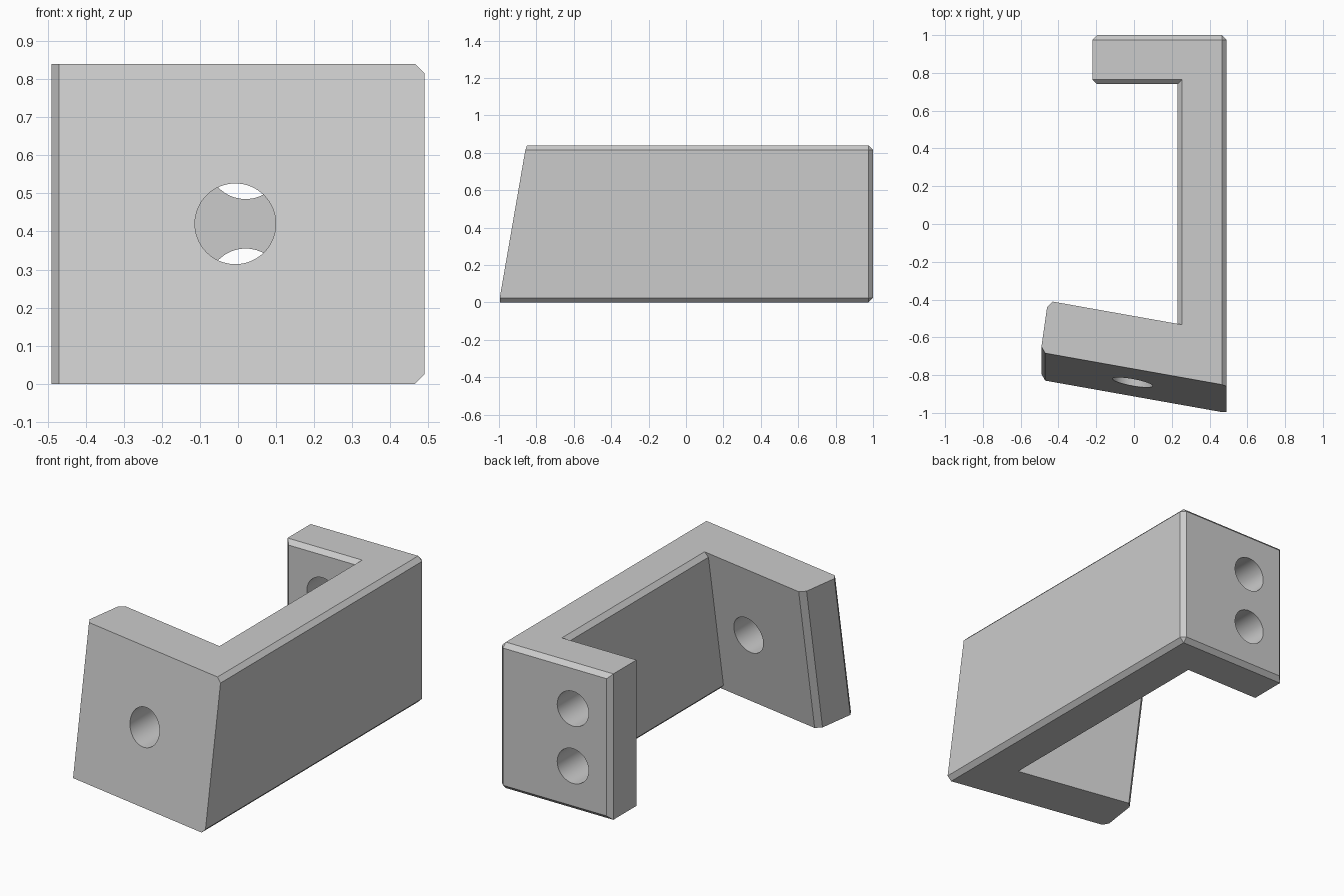
import bpy
import bmesh

old = bpy.data.objects.get("Cube")
if old:
    bpy.data.objects.remove(old, do_unlink=True)

HEIGHT, CHAMFER = 0.84, 0.025
OUTER, INNER = 0.49, 0.23      # side faces of the beam
YAW, LEAN = 0.178, 0.173       # slopes of the angled front plate

grey = bpy.data.materials.new("plain_grey")
grey.use_nodes = True
colour = (0.6, 0.6, 0.6, 1)
grey.diffuse_color = colour
grey.node_tree.nodes["Principled BSDF"].inputs["Base Color"].default_value = colour


def front(x, z=0):
    """Depth of the leaning front plane."""
    return -1 + YAW * (OUTER - x) + LEAN * z


def finish(name, bm):
    bmesh.ops.recalc_face_normals(bm, faces=bm.faces)
    mesh = bpy.data.meshes.new(name)
    bm.to_mesh(mesh)
    bm.free()
    mesh.materials.append(grey)
    ob = bpy.data.objects.new(name, mesh)
    bpy.context.scene.collection.objects.link(ob)
    return ob


def loft(name, start, end):
    """Solid between two matching outlines."""
    bm = bmesh.new()
    a = [bm.verts.new(p) for p in start]
    b = [bm.verts.new(p) for p in end]
    bm.faces.new(a)
    bm.faces.new(b[::-1])
    for i in range(len(a)):
        j = (i + 1) % len(a)
        bm.faces.new((a[i], b[i], b[j], a[j]))
    return finish(name, bm)


# Long beam: chamfered section ending on the leaning front plane
c = CHAMFER
section = [(INNER + c, 0), (OUTER - c, 0), (OUTER, c), (OUTER, HEIGHT - c),
           (OUTER - c, HEIGHT), (INNER + c, HEIGHT), (INNER, HEIGHT - c), (INNER, c)]
beam = loft("bracket", [(x, front(x, z), z) for x, z in section],
            [(x, 0.9, z) for x, z in section])

# Angled front arm: plan outline swept up along the lean
plan = [(0.4, front(0.4)), (-0.47, front(-0.47)), (-0.49, -0.795), (-0.46, -0.585),
        (-0.43, front(-0.43) + 0.28), (0.4, front(0.4) + 0.28)]
arm = loft("front_arm", [(x, y, 0) for x, y in plan],
           [(x, y + LEAN * HEIGHT, HEIGHT) for x, y in plan])

# Rear foot: chamfered block, with the short edges of its free end left sharp
bm = bmesh.new()
bmesh.ops.create_cube(bm, size=1)
for v in bm.verts:
    v.co = (OUTER if v.co.x > 0 else -0.22, 1 if v.co.y > 0 else 0.74,
            HEIGHT if v.co.z > 0 else 0)
edges = [e for e in bm.edges
         if not (all(v.co.x < 0 for v in e.verts)
                 and abs(e.verts[0].co.y - e.verts[1].co.y) > 0.1)]
bmesh.ops.bevel(bm, geom=edges, offset=CHAMFER, segments=1, affect='EDGES')
foot = finish("rear_foot", bm)


def combine(target, other, operation):
    mod = target.modifiers.new(operation.lower(), 'BOOLEAN')
    mod.operation = operation
    mod.solver = 'EXACT'
    mod.object = other
    bpy.context.view_layer.objects.active = target
    bpy.ops.object.modifier_apply(modifier=mod.name)
    bpy.data.objects.remove(other, do_unlink=True)


def drill(x, y, z, radius):
    bpy.ops.mesh.primitive_cylinder_add(vertices=64, radius=radius, depth=0.8,
                                        location=(x, y, z), rotation=(1.5707963, 0, 0))
    cutter = bpy.context.object
    cutter.name = "hole_cutter"
    cutter.hide_render = True
    bpy.context.view_layer.update()
    combine(beam, cutter, 'DIFFERENCE')


for part in (arm, foot):
    combine(beam, part, 'UNION')

# Bolt holes: one in the front arm, two in the rear foot
drill(-0.007, -0.75, 0.42, 0.106)
for z in (0.255, 0.585):
    drill(0.02, 0.87, z, 0.1)

# Smooth hole walls, crisp edges elsewhere
bpy.ops.object.select_all(action='DESELECT')
beam.select_set(True)
bpy.context.view_layer.objects.active = beam
bpy.ops.object.shade_smooth_by_angle(angle=0.35)
